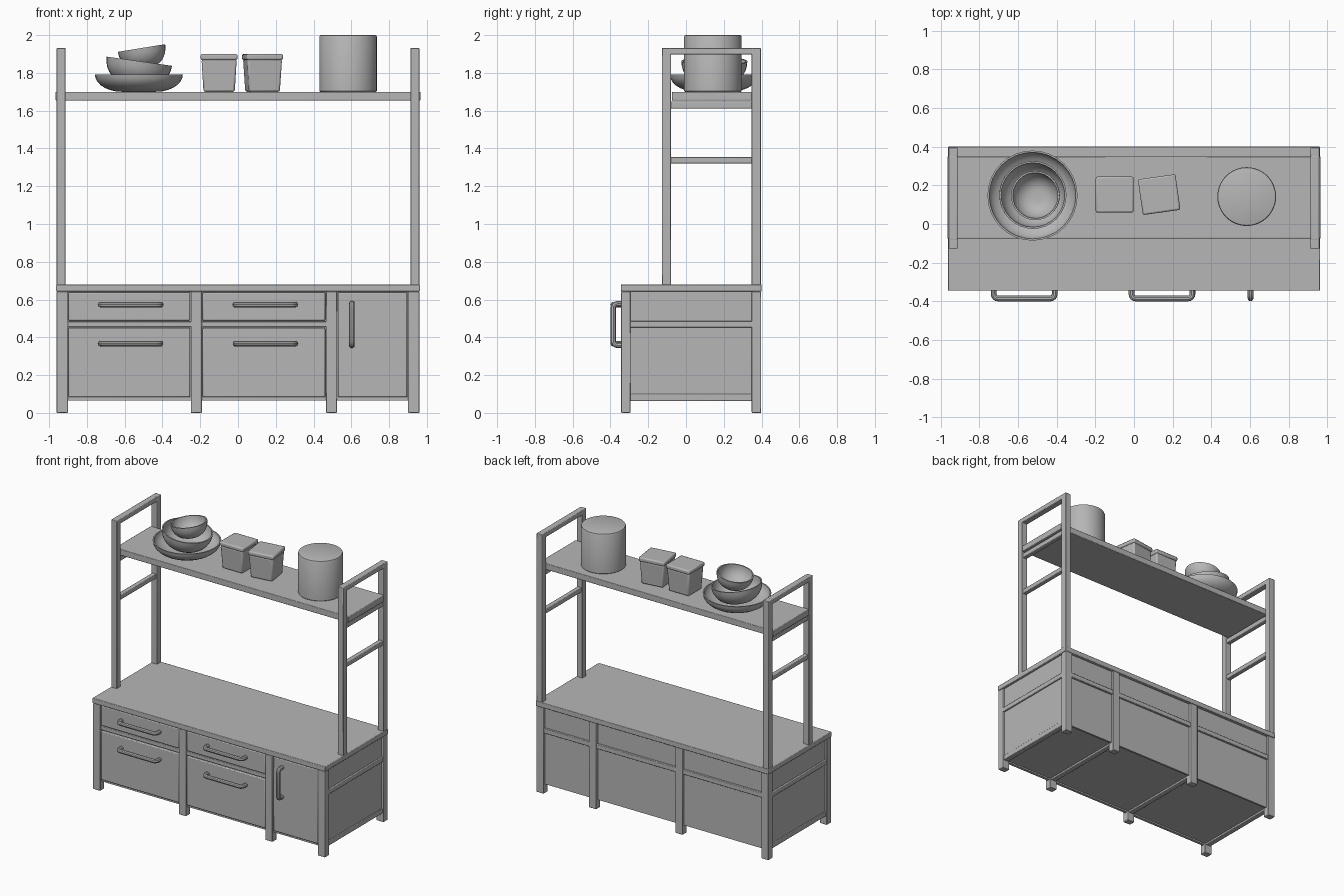
import bpy, bmesh, math
from mathutils import Vector

if "Cube" in bpy.data.objects:
    bpy.data.objects.remove(bpy.data.objects["Cube"])

grey = bpy.data.materials.new("warm_grey")
grey.diffuse_color = (0.47, 0.47, 0.47, 1)
grey.use_nodes = True
grey.node_tree.nodes["Principled BSDF"].inputs["Base Color"].default_value = grey.diffuse_color


def finish(ob, bevel=0.0, segments=2, angle=35):
    """Colour, soften and smooth a part."""
    ob.data.materials.append(grey)
    if bevel:
        m = ob.modifiers.new("soft_edges", 'BEVEL')
        m.width, m.segments, m.limit_method = bevel, segments, 'ANGLE'
    bpy.ops.object.select_all(action='DESELECT')
    ob.select_set(True)
    bpy.context.view_layer.objects.active = ob
    bpy.ops.object.shade_smooth_by_angle(angle=math.radians(angle))
    return ob


def from_bmesh(name, bm):
    me = bpy.data.meshes.new(name)
    bmesh.ops.recalc_face_normals(bm, faces=bm.faces)
    bm.to_mesh(me)
    bm.free()
    ob = bpy.data.objects.new(name, me)
    bpy.context.collection.objects.link(ob)
    return ob


def box(name, x, y, z, bevel=0.004, taper=1.0):
    """Box from (min, max) ranges; taper scales the lower face."""
    bm = bmesh.new()
    bmesh.ops.create_cube(bm, size=1)
    cx, cy = sum(x) / 2, sum(y) / 2
    for v in bm.verts:
        s = taper if v.co.z < 0 else 1
        z_new = z[0] if v.co.z < 0 else z[1]
        v.co = (cx + v.co.x * s * (x[1] - x[0]), cy + v.co.y * s * (y[1] - y[0]), z_new)
    return finish(from_bmesh(name, bm), bevel)


def lathe(name, profile, loc, tilt=0.0, sides=32):
    """Spin an (r, z) profile around z."""
    bm = bmesh.new()
    rings = []
    for r, z in profile:
        if r == 0:
            rings.append([bm.verts.new((0, 0, z))] * sides)
        else:
            rings.append([bm.verts.new((r * math.cos(2 * math.pi * i / sides),
                                        r * math.sin(2 * math.pi * i / sides), z))
                          for i in range(sides)])
    for a, b in zip(rings, rings[1:]):
        for i in range(sides):
            j = (i + 1) % sides
            bm.faces.new(list(dict.fromkeys((a[i], a[j], b[j], b[i]))))
    ob = from_bmesh(name, bm)
    ob.location = loc
    ob.rotation_euler.y = tilt
    return finish(ob)


def handle(name, centre, length, vertical=False):
    """Round bar bent back to the cabinet at both ends."""
    cu = bpy.data.curves.new(name, 'CURVE')
    cu.dimensions, cu.bevel_depth, cu.bevel_resolution = '3D', 0.015, 3
    cu.use_fill_caps = True
    h = length / 2 - 0.015
    path = [(-h, 0.06)]
    for k in range(5):
        a = math.pi / 2 * k / 4
        path.append((-h + 0.022 * (1 - math.cos(a)), 0.022 * (1 - math.sin(a))))
    path += [(-t, d) for t, d in reversed(path)]
    sp = cu.splines.new('POLY')
    sp.points.add(len(path) - 1)
    for p, (t, d) in zip(sp.points, path):
        p.co = (0, d, t, 1) if vertical else (t, d, 0, 1)
    ob = bpy.data.objects.new(name, cu)
    bpy.context.collection.objects.link(ob)
    ob.location = centre
    bpy.ops.object.select_all(action='DESELECT')
    ob.select_set(True)
    bpy.context.view_layer.objects.active = ob
    bpy.ops.object.convert(target='MESH')
    return finish(bpy.context.object)


# Cabinet legs with stretchers underneath
FRONT, BACK = -0.343, 0.398
legs = [(-0.96, -0.90), (-0.25, -0.19), (0.465, 0.525), (0.90, 0.96)]
for x in legs:
    box("front_leg", x, (FRONT, FRONT + 0.05), (0, 0.642))
    box("back_leg", x, (BACK - 0.05, BACK), (0, 0.642))
    box("bottom_stretcher", (x[0] + 0.01, x[1] - 0.01), (FRONT + 0.04, BACK - 0.04), (0.063, 0.1))

# Cabinet shell
box("countertop", (-0.963, 0.963), (FRONT - 0.002, BACK + 0.002), (0.642, 0.68))
box("bottom_panel", (-0.94, 0.94), (FRONT + 0.025, BACK - 0.02), (0.076, 0.09), 0)
box("back_panel", (-0.94, 0.94), (BACK - 0.035, BACK - 0.02), (0.065, 0.645), 0)
for s in (-1, 1):
    box("side_panel", sorted((s * 0.93, s * 0.945)), (FRONT + 0.02, BACK - 0.02), (0.065, 0.645), 0)
    box("side_rail", sorted((s * 0.93, s * 0.957)), (FRONT + 0.045, BACK - 0.045), (0.452, 0.487))
for a, b in zip(legs, legs[1:]):
    box("back_rail", (a[1] - 0.005, b[0] + 0.005), (BACK - 0.03, BACK - 0.004), (0.452, 0.487))
    box("front_bottom_rail", (a[1] - 0.005, b[0] + 0.005), (FRONT + 0.02, FRONT + 0.04), (0.065, 0.09), 0)
    box("inner_front", (a[1] - 0.005, b[0] + 0.005), (FRONT + 0.025, FRONT + 0.035), (0.07, 0.645), 0)

# Drawers, door and handles
for a, b in zip(legs[:2], legs[1:3]):
    x = (a[1] + 0.003, b[0] - 0.003)
    mid = sum(x) / 2 + 0.007
    box("front_rail", (a[1] - 0.005, b[0] + 0.005), (FRONT + 0.008, FRONT + 0.03), (0.455, 0.484))
    for z, hz in (((0.489, 0.638), 0.573), ((0.083, 0.45), 0.367)):
        box("drawer_front", x, (FRONT + 0.004, FRONT + 0.03), z, 0.006)
        handle("drawer_handle", (mid, -0.385, hz), 0.345)
box("door", (0.529, 0.896), (FRONT + 0.004, FRONT + 0.03), (0.083, 0.638), 0.006)
handle("door_handle", (0.603, -0.385, 0.468), 0.25, True)

# Upright ladder frames
for s in (-1, 1):
    x = sorted((s * 0.913, s * 0.96))
    box("frame_front_post", x, (-0.128, -0.08), (0.675, 1.932))
    box("frame_back_post", x, (0.348, 0.396), (0.675, 1.932))
    box("frame_top_rail", x, (-0.085, 0.353), (1.897, 1.932))
    for z in ((1.32, 1.354), (1.612, 1.648)):
        box("frame_rung", sorted((s * 0.92, s * 0.954)), (-0.085, 0.353), z)

# Shelf
box("shelf", (-0.966, 0.966), (-0.075, 0.35), (1.654, 1.70))


# Stacked dishes
def dish(name, r, h, foot, loc, tilt=0.0, sides=32):
    n, t = 7, 0.009
    arc = [(foot + (r - foot) * math.sin(math.pi / 2 * k / n), h * (1 - math.cos(math.pi / 2 * k / n)))
           for k in range(n + 1)]
    inner = [(max(p - t, 0.01), z + t * (1 - z / h)) for p, z in reversed(arc)]
    return lathe(name, [(0, 0)] + arc + inner + [(0, t)], loc, tilt, sides)


dish("plate", 0.233, 0.092, 0.09, (-0.525, 0.147, 1.70))
dish("large_bowl", 0.175, 0.125, 0.06, (-0.54, 0.15, 1.738), 0.14)
dish("small_bowl", 0.127, 0.105, 0.04, (-0.494, 0.147, 1.828), -0.16)

# Lidded boxes, the second one turned
for x, turn in ((-0.1, 0), (0.13, 8)):
    parts = [box("storage_box", (-0.093, 0.093), (-0.088, 0.088), (1.70, 1.872), 0.01, 0.89),
             box("storage_box_lid", (-0.098, 0.098), (-0.093, 0.093), (1.868, 1.90), 0.009)]
    for ob in parts:
        ob.location = (x, 0.152, 0)
        ob.rotation_euler.z = math.radians(turn)

# Round canister
lathe("canister", [(0, 0), (0.148, 0), (0.152, 0.004), (0.152, 0.292), (0.149, 0.298), (0.144, 0.30), (0, 0.30)],
      (0.583, 0.142, 1.70), 0, 48)
